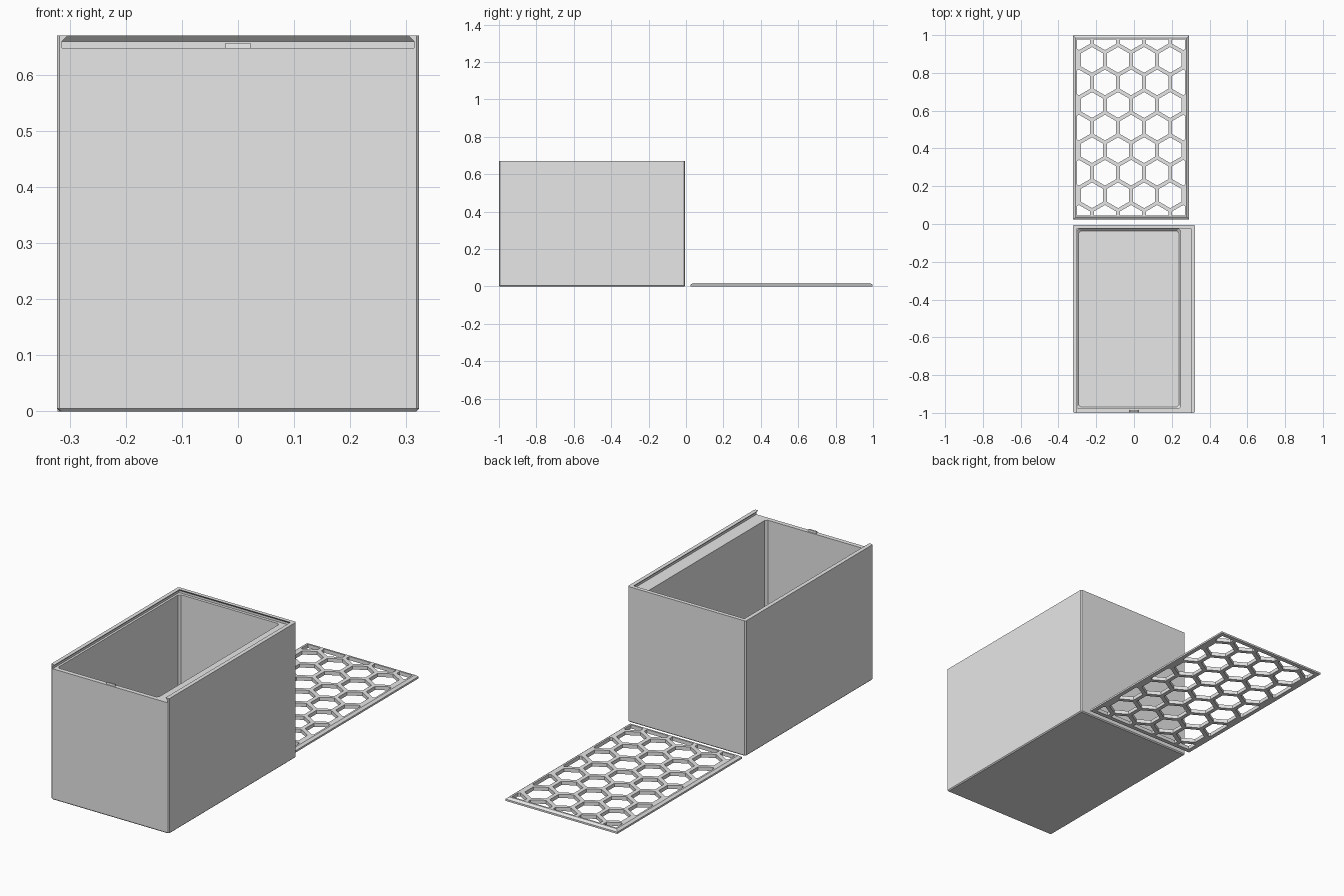
import bpy, bmesh, math
from mathutils import Vector

cube = bpy.data.objects.get("Cube")
if cube:
    bpy.data.objects.remove(cube, do_unlink=True)

# One plain grey for everything
grey = bpy.data.materials.new("light_grey")
grey.use_nodes = True
grey.diffuse_color = (0.8, 0.8, 0.8, 1)
for node in grey.node_tree.nodes:
    if node.type == 'BSDF_PRINCIPLED':
        node.inputs["Base Color"].default_value = (0.8, 0.8, 0.8, 1)


def add_object(name, bm):
    bmesh.ops.recalc_face_normals(bm, faces=bm.faces)
    mesh = bpy.data.meshes.new(name)
    bm.to_mesh(mesh)
    bm.free()
    mesh.materials.append(grey)
    obj = bpy.data.objects.new(name, mesh)
    bpy.context.collection.objects.link(obj)
    return obj


def block(name, tiers, c=0.0):
    """Loft rectangles (z, x0, x1, y0, y1) upwards, with chamfered corners if c > 0."""
    bm = bmesh.new()
    rings = []
    for z, x0, x1, y0, y1 in tiers:
        if c:
            pts = [(x0 + c, y0), (x1 - c, y0), (x1, y0 + c), (x1, y1 - c),
                   (x1 - c, y1), (x0 + c, y1), (x0, y1 - c), (x0, y0 + c)]
        else:
            pts = [(x0, y0), (x1, y0), (x1, y1), (x0, y1)]
        rings.append([bm.verts.new((x, y, z)) for x, y in pts])
    n = len(rings[0])
    for low, high in zip(rings, rings[1:]):
        for i in range(n):
            j = (i + 1) % n
            bm.faces.new((low[i], low[j], high[j], high[i]))
    bm.faces.new(rings[0][::-1])
    bm.faces.new(rings[-1])
    return add_object(name, bm)


def cut(target, cutter):
    """Subtract the cutter, then remove it."""
    cutter.hide_render = True
    mod = target.modifiers.new("cut", 'BOOLEAN')
    mod.operation = 'DIFFERENCE'
    mod.solver = 'EXACT'
    mod.object = cutter
    graph = bpy.context.evaluated_depsgraph_get()
    mesh = bpy.data.meshes.new_from_object(target.evaluated_get(graph))
    target.modifiers.clear()
    target.data = mesh
    bpy.data.objects.remove(cutter, do_unlink=True)


# Box with lightly chamfered upright and bottom edges
W, BACK, H = 0.323, -0.005, 0.67
E = 0.005
body = block("box_body", [(0, -W + E, W - E, -1 + E, BACK - E),
                          (E, -W, W, -1, BACK),
                          (H, -W, W, -1, BACK)], E)

# Deep compartment, offset so that a wide ledge stays on the left
CX0, CX1, CY0, CY1 = -0.303, 0.247, -0.978, -0.027
cut(body, block("cavity_cutter",
                [(0.02, CX0 + 0.01, CX1 - 0.01, CY0 + 0.01, CY1 - 0.01),
                 (0.03, CX0, CX1, CY0, CY1),
                 (0.655, CX0, CX1, CY0, CY1)], 0.01))

# Dovetail groove for the sliding lid, open at the front
RIM, MID = 0.648, 0.659
cut(body, block("groove_cutter",
                [(RIM, -0.314, 0.314, -1.1, -0.013),
                 (MID, -0.314, 0.314, -1.1, -0.013),
                 (H + 0.011, -0.292, 0.292, -1.1, -0.035)]))

# Small catch on the front rim
block("catch_bump", [(RIM - 0.004, -0.023, 0.023, -0.996, -0.984),
                     (RIM + 0.009, -0.022, 0.022, -0.994, -0.986)])

# Sliding lid with sloping edges, lying behind the box
LX0, LX1, LY0, LY1 = -0.322, 0.291, 0.024, 0.997
T, SLOPE = 0.018, 0.012
lid = block("sliding_lid", [(0, LX0, LX1, LY0, LY1),
                            (T / 2, LX0, LX1, LY0, LY1),
                            (T, LX0 + SLOPE, LX1 - SLOPE, LY0 + SLOPE, LY1 - SLOPE)])

# Honeycomb openings, trimmed to the inside of the lid frame
PITCH, BAR, FRAME = 0.138, 0.02, 0.021
ROW = PITCH * math.sqrt(3) / 2
cx, cy = (LX0 + LX1) / 2, (LY0 + LY1) / 2
radius = (PITCH - BAR) / math.sqrt(3)
limits = [((LX0 + FRAME, 0, 0), (-1, 0, 0)), ((LX1 - FRAME, 0, 0), (1, 0, 0)),
          ((0, LY0 + FRAME, 0), (0, -1, 0)), ((0, LY1 - FRAME, 0), (0, 1, 0))]
bm = bmesh.new()
for row in range(-4, 5):
    for col in range(-3, 4):
        x = cx + (col + 0.5 * (row % 2)) * PITCH
        y = cy + row * ROW
        corners = []
        for k in range(6):
            a = math.radians(60 * k + 30)
            corners.append(bm.verts.new((x + radius * math.cos(a), y + radius * math.sin(a), -0.01)))
        bm.faces.new(corners)
for point, normal in limits:
    bmesh.ops.bisect_plane(bm, geom=bm.verts[:] + bm.edges[:] + bm.faces[:],
                           plane_co=point, plane_no=normal, clear_outer=True)
top = bmesh.ops.extrude_face_region(bm, geom=bm.faces[:], use_keep_orig=True)["geom"]
bmesh.ops.translate(bm, verts=[g for g in top if isinstance(g, bmesh.types.BMVert)],
                    vec=Vector((0, 0, T + 0.02)))
cut(lid, add_object("honeycomb_cutter", bm))
